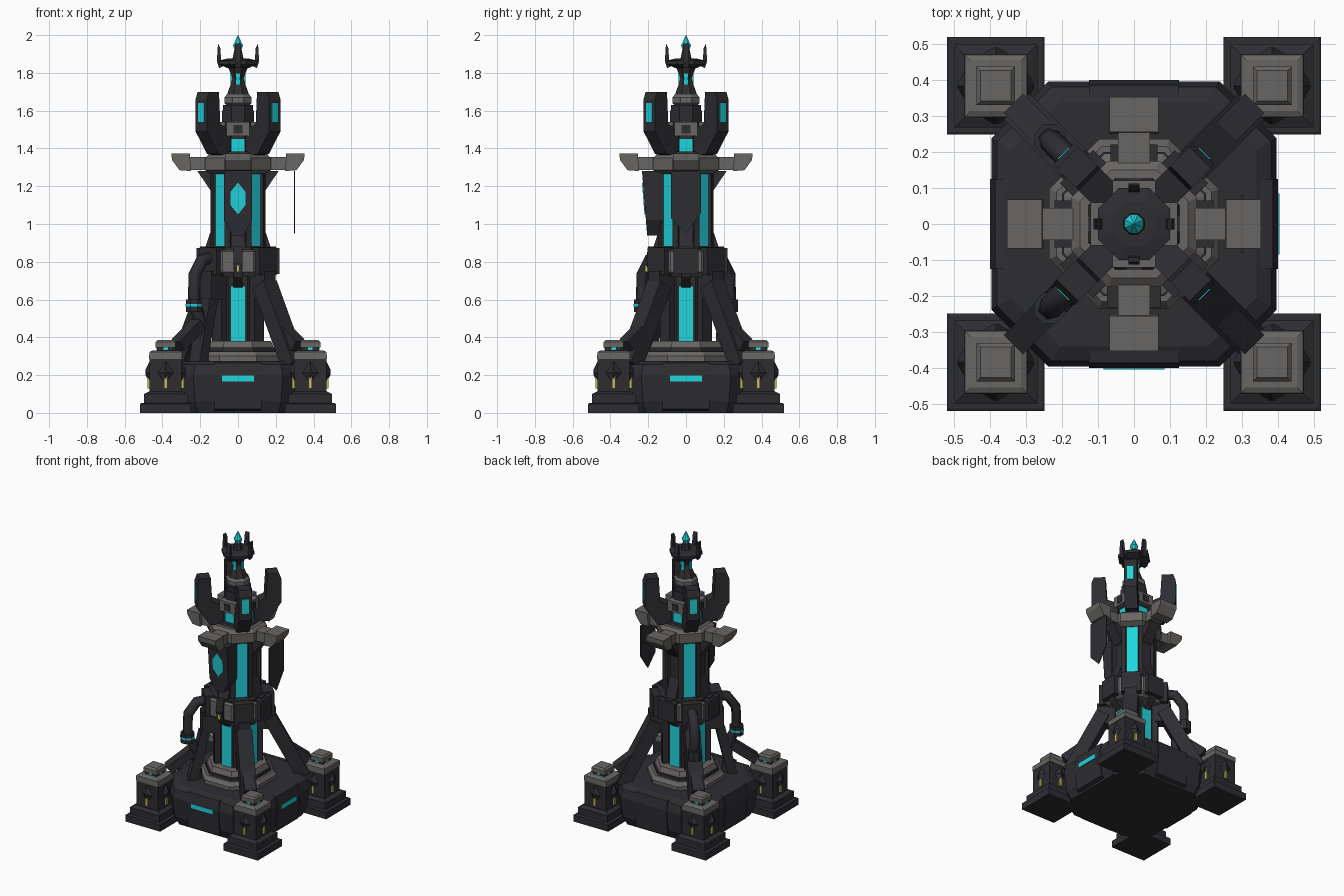
import bpy, bmesh, math
from mathutils import Vector

if "Cube" in bpy.data.objects:
    bpy.data.objects.remove(bpy.data.objects["Cube"])

def mat(name, c):
    m = bpy.data.materials.new(name)
    m.diffuse_color = (*c, 1)
    m.use_nodes = True
    m.node_tree.nodes["Principled BSDF"].inputs["Base Color"].default_value = m.diffuse_color
    return m

DARK = mat("dark_stone", (0.027, 0.026, 0.031))
GREY = mat("worn_grey_metal", (0.135, 0.132, 0.125))
CYAN = mat("glowing_cyan", (0.016, 0.66, 0.72))
GOLD = mat("pale_gold", (0.55, 0.48, 0.14))
CARD = [0, 90, 180, 270]           # east, back, west, front
DIAG = [45, 135, 225, 315]
CORNERS = [(sx * .383, sy * .383) for sx in (-1, 1) for sy in (-1, 1)]
T8 = 1 - math.tan(math.pi / 8)

def make(name, verts, faces, material):
    me = bpy.data.meshes.new(name)
    me.from_pydata([tuple(v) for v in verts], [], faces)
    bm = bmesh.new()
    bm.from_mesh(me)
    bmesh.ops.recalc_face_normals(bm, faces=bm.faces)
    bm.to_mesh(me)
    bm.free()
    me.materials.append(material)
    ob = bpy.data.objects.new(name, me)
    bpy.context.collection.objects.link(ob)
    return ob

def loft(name, rings, material, n=8, centers=((0, 0),), chamfer=T8):
    """Stack of flat-sided rings (half width, z); eight sides or square."""
    V, F = [], []
    for cx, cy in centers:
        b = len(V)
        for h, z in rings:
            if n == 8:
                k = h * (1 - chamfer)
                pts = [(h, -k), (h, k), (k, h), (-k, h), (-h, k), (-h, -k), (-k, -h), (k, -h)]
            else:
                pts = [(h, -h), (h, h), (-h, h), (-h, -h)]
            V += [(cx + x, cy + y, z) for x, y in pts]
        for r in range(len(rings) - 1):
            for i in range(n):
                a, c = b + r * n, (i + 1) % n
                F.append((a + i, a + c, a + n + c, a + n + i))
        F.append(tuple(range(b, b + n)))
        F.append(tuple(range(b + (len(rings) - 1) * n, b + len(rings) * n)))
    return make(name, V, F, material)

def solid(name, sides, angles, material, centers=((0, 0),)):
    """Prism between two (r, t, z) outlines, repeated around the axis."""
    V, F = [], []
    n = len(sides[0])
    for cx, cy in centers:
        for a in angles:
            ca, sa = math.cos(math.radians(a)), math.sin(math.radians(a))
            b = len(V)
            for side in sides:
                V += [(cx + r * ca - t * sa, cy + r * sa + t * ca, z) for r, t, z in side]
            F += [(b + i, b + (i + 1) % n, b + n + (i + 1) % n, b + n + i) for i in range(n)]
            F += [tuple(range(b, b + n)), tuple(range(b + n, b + 2 * n))]
    return make(name, V, F, material)

def fin(name, profile, width, angles, material, centers=((0, 0),)):
    """Radial (r, z) profile given a tangential width."""
    return solid(name, [[(r, t, z) for r, z in profile] for t in (-width / 2, width / 2)],
                 angles, material, centers)

def slab(name, r0, r1, z0, z1, width, angles, material, centers=((0, 0),)):
    return fin(name, [(r0, z0), (r1, z0), (r1, z1), (r0, z1)], width, angles, material, centers)

def beam(name, p, q, thick, width, angles, material):
    """Sloping bar between two (r, z) points."""
    p, q = Vector(p), Vector(q)
    d = (q - p).normalized()
    o = Vector((-d.y, d.x)) * thick / 2
    return fin(name, [p + o, q + o, q - o, p - o], width, angles, material)

# Base block with light slots on the front and right
loft("base_block", [(.355, 0), (.38, .06), (.395, .2), (.38, .255), (.34, .275)], DARK, chamfer=.4)
fin("base_side_plate", [(.35, .01), (.385, .02), (.399, .2), (.385, .265), (.35, .27)], .25, CARD, DARK)
slab("base_light_slot", .39, .403, .165, .197, .17, [0, 270], CYAN)
loft("lower_step", [(.235, .27), (.235, .3), (.215, .325)], GREY)
loft("upper_step_edge", [(.2, .32), (.2, .345)], DARK)
loft("upper_step", [(.192, .34), (.175, .38)], GREY)

# Corner pillars
loft("pillar_plinth", [(.135, 0), (.135, .048), (.128, .052)], DARK, 4, CORNERS)
loft("pillar_plinth_step", [(.115, .05), (.115, .1), (.09, .112)], DARK, 4, CORNERS)
loft("pillar_body", [(.085, .11), (.085, .285)], DARK, 4, CORNERS)
solid("pillar_spike", [[(.08, -.05, .21), (.08, 0, .15), (.08, .05, .21), (.08, 0, .285)],
                       [(.106, -.006, .215), (.106, 0, .2), (.106, .006, .215), (.106, 0, .23)]],
      CARD, DARK, CORNERS)
slab("pillar_gold_lamp", .082, .096, .13, .2, .018, CARD, GOLD, CORNERS)
loft("pillar_collar", [(.088, .285), (.086, .322), (.07, .33)], GREY, 4, CORNERS)
loft("pillar_neck", [(.045, .325), (.045, .35)], DARK, 4, CORNERS)
slab("pillar_neck_light", .04, .048, .332, .345, .025, CARD, CYAN, CORNERS)
loft("pillar_cap", [(.053, .345), (.053, .375), (.042, .387)], GREY, 4, CORNERS)

# Lower shaft
loft("lower_shaft", [(.12, .37), (.12, .75)], DARK)
slab("lower_corner_post", .1, .158, .375, .75, .07, DIAG, DARK)
slab("lower_light_panel", .119, .126, .38, .67, .075, CARD, CYAN)

# Buttress legs and feet
beam("buttress", (.2, .68), (.42, .25), .09, .1, [45, 135, 315], DARK)
beam("slim_buttress", (.22, .6), (.3, .26), .06, .08, [225], DARK)
beam("buttress_foot", (.3, .47), (.455, .355), .06, .075, DIAG, DARK)
slab("buttress_joint", .14, .24, .6, .75, .08, DIAG, DARK)

# Bent pipes on the left side
for a, nm in ((225, "front_pipe"), (135, "back_pipe")):
    cu = bpy.data.curves.new(nm, 'CURVE')
    cu.dimensions = '3D'
    cu.bevel_depth, cu.bevel_resolution, cu.use_fill_caps = .034, 1, True
    sp = cu.splines.new('POLY')
    path = [(.2, .82), (.27, .81), (.325, .73), (.33, .58), (.275, .48), (.265, .27)]
    sp.points.add(len(path) - 1)
    for pt, (r, z) in zip(sp.points, path):
        pt.co = (r * math.cos(math.radians(a)), r * math.sin(math.radians(a)), z, 1)
    cu.materials.append(DARK)
    bpy.context.collection.objects.link(bpy.data.objects.new(nm, cu))
cx = -.33 * math.sqrt(.5)
pipes = [(cx, cx), (cx, -cx)]
loft("pipe_collar", [(.043, .535), (.043, .6)], DARK, centers=pipes)
loft("pipe_light_ring", [(.044, .562), (.044, .576)], CYAN, centers=pipes[:1])

# Waist collar
loft("waist_collar", [(.16, .72), (.195, .745), (.195, .855), (.17, .865)], GREY)
loft("waist_rim", [(.175, .85), (.175, .878)], DARK)
slab("waist_corner_block", .15, .225, .73, .875, .13, DIAG, DARK)
slab("waist_side_block", .15, .22, .735, .872, .13, [0, 90, 180], DARK)
fin("waist_spike", [(.12, .66), (.19, .72), (.215, .8), (.2, .88), (.12, .88)], .05, CARD, DARK)
slab("waist_gold_lamp", .2, .216, .745, .78, .018, [270], GOLD)

# Upper shaft with framed light panels
loft("upper_shaft", [(.125, .86), (.125, 1.3)], DARK)
slab("upper_frame_post", .11, .15, .87, 1.28, .03, [22.5 + 45 * k for k in range(8)], DARK)
slab("upper_light_panel", .124, .131, .88, 1.27, .085, DIAG, CYAN)
fin("shaft_foot_fin", [(.1, .87), (.175, .87), (.128, 1.01), (.1, 1.01)], .075, CARD, DARK)
fin("arm_bracket", [(.11, 1.15), (.14, 1.17), (.215, 1.28), (.11, 1.28)], .08, CARD, DARK)

# Front shield with diamond, and hanging banner on the right
lean = lambda z: .205 + (z - .93) * .08
out = [(-.075, 1.28), (.075, 1.28), (.075, 1.02), (.03, .94), (-.03, .94), (-.075, 1.02)]
solid("front_shield", [[(.12, t, z) for t, z in out], [(lean(z), t, z) for t, z in out]], [270], DARK)
dia = [(0, 1.22), (.04, 1.17), (.04, 1.1), (0, 1.05), (-.04, 1.1), (-.04, 1.17)]
solid("shield_diamond", [[(lean(z) + d, t, z) for t, z in dia] for d in (-.002, .005)], [270], CYAN)
ban = [(-.08, 1.28), (.08, 1.28), (.08, 1.06), (0, .95), (-.08, 1.03)]
solid("side_banner", [[(r, t, z) for t, z in ban] for r in (.297, .303)], [0], DARK)

# Crown platform with four arms
loft("platform", [(.14, 1.265), (.175, 1.285), (.175, 1.35), (.15, 1.37)], GREY)
loft("platform_top", [(.13, 1.36), (.12, 1.385)], DARK)
slab("arm", .1, .27, 1.285, 1.355, .09, CARD, GREY)
fin("arm_head", [(.25, 1.28), (.31, 1.285), (.35, 1.34), (.352, 1.372), (.255, 1.372)], .135, CARD, GREY)

# Upper neck
loft("neck", [(.085, 1.37), (.085, 1.6)], DARK)
slab("neck_light", .084, .092, 1.385, 1.45, .075, CARD, CYAN)
slab("neck_block", .07, .12, 1.465, 1.54, .12, CARD, GREY)
slab("neck_block_stud", .118, .126, 1.48, 1.525, .045, CARD, DARK)
loft("neck_cap", [(.08, 1.585), (.08, 1.63)], DARK)
loft("neck_ring", [(.062, 1.63), (.072, 1.64), (.072, 1.67), (.06, 1.685)], GREY)

# Four horns on the diagonals
horn = [(.1, 1.36), (.19, 1.37), (.275, 1.49), (.275, 1.66), (.26, 1.7), (.185, 1.7), (.175, 1.53), (.1, 1.5)]
fin("horn", horn, .085, DIAG, DARK)
slab("horn_light", .27, .278, 1.54, 1.64, .045, DIAG, CYAN)

# Spire, dish, prongs and crystal
loft("spire", [(.06, 1.68), (.03, 1.765), (.03, 1.775), (.055, 1.835)], DARK)
slab("spire_light", .02, .039, 1.73, 1.805, .022, CARD, CYAN)
loft("dish", [(.055, 1.825), (.1, 1.845), (.1, 1.865), (.06, 1.875)], DARK)
fin("prong", [(.08, 1.835), (.1, 1.825), (.112, 1.86), (.106, 1.955), (.093, 1.93), (.09, 1.87)],
    .03, CARD, DARK)
loft("crystal_seat", [(.03, 1.87), (.02, 1.92)], DARK)
loft("crystal", [(.012, 1.9), (.026, 1.945), (.001, 2.0)], CYAN)
